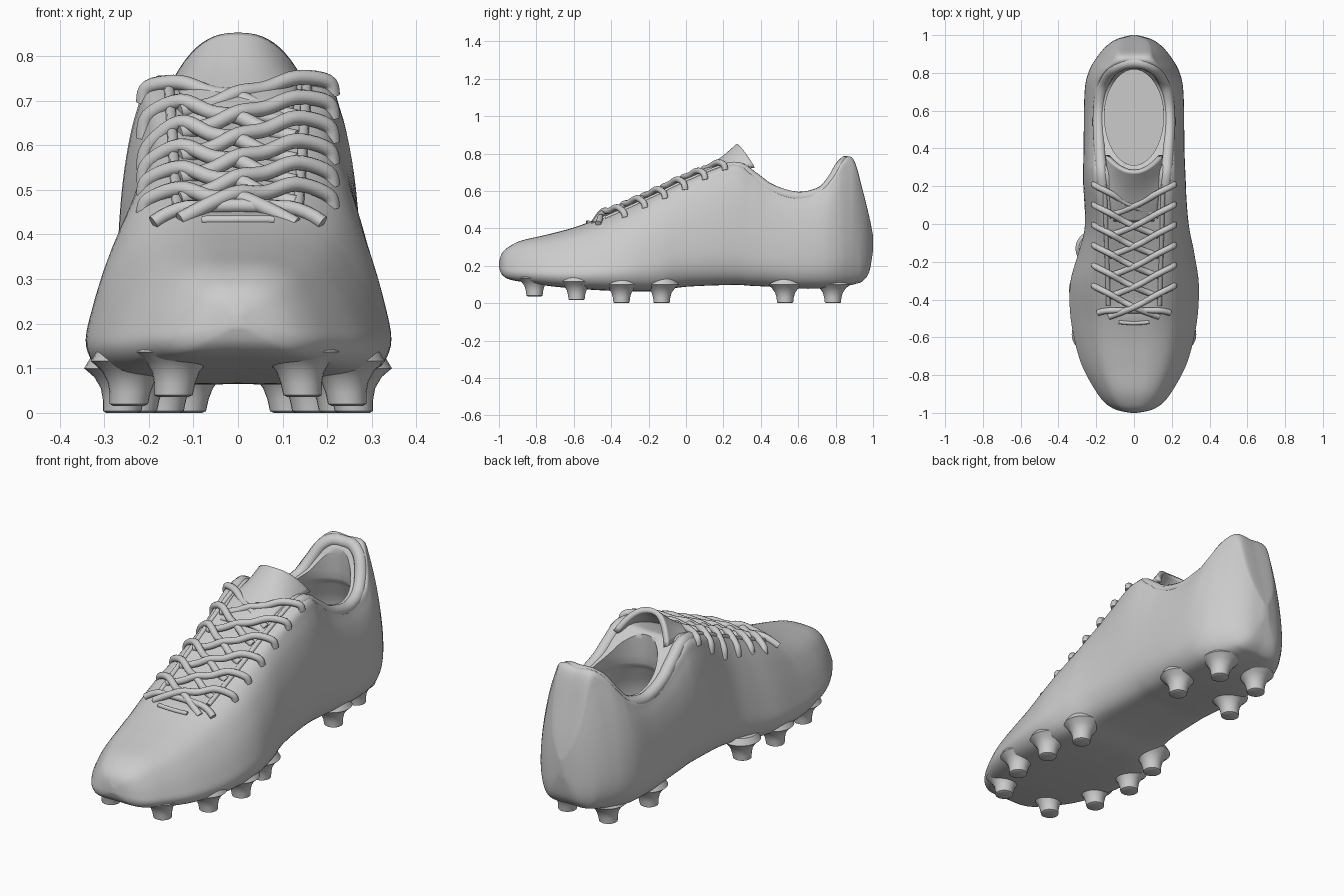
import bpy, bmesh, math
from mathutils import Vector
from mathutils.bvhtree import BVHTree

if "Cube" in bpy.data.objects:
    bpy.data.objects.remove(bpy.data.objects["Cube"])

shade = 0.6
grey = bpy.data.materials.new("light_grey")
grey.use_nodes = True
grey.diffuse_color = (shade, shade, shade, 1)
grey.node_tree.nodes["Principled BSDF"].inputs["Base Color"].default_value = (shade, shade, shade, 1)


def spline(rows, n):
    """Smooth curve through rows of values, n samples per span."""
    out = []
    for i in range(len(rows) - 1):
        p0, p1 = Vector(rows[max(i - 1, 0)]), Vector(rows[i])
        p2, p3 = Vector(rows[i + 1]), Vector(rows[min(i + 2, len(rows) - 1)])
        for j in range(n):
            t = j / n
            out.append(0.5 * (2 * p1 + (p2 - p0) * t + (2 * p0 - 5 * p1 + 4 * p2 - p3) * t ** 2
                              + (3 * p1 - p0 - 3 * p2 + p3) * t ** 3))
    return out + [Vector(rows[-1])]


def bump(y, centre, spread):
    return math.exp(-((y - centre) / spread) ** 2)


def circle(x, y, z, rx, ry, count):
    turns = [math.tau * i / count for i in range(count)]
    return [(x + rx * math.cos(a), y + ry * math.sin(a), z) for a in turns]


def smooth(obj):
    bpy.ops.object.select_all(action='DESELECT')
    obj.select_set(True)
    bpy.context.view_layer.objects.active = obj
    bpy.ops.object.shade_smooth_by_angle(angle=math.radians(50))


def finish(name, bm):
    bmesh.ops.recalc_face_normals(bm, faces=bm.faces)
    mesh = bpy.data.meshes.new(name)
    bm.to_mesh(mesh)
    bm.free()
    mesh.materials.append(grey)
    obj = bpy.data.objects.new(name, mesh)
    bpy.context.collection.objects.link(obj)
    smooth(obj)
    return obj


def loft(bm, rings, closed=True):
    """Skin a list of point rings; closed rings also get end caps."""
    grid = [[bm.verts.new(p) for p in ring] for ring in rings]
    n = len(grid[0])
    for a, b in zip(grid, grid[1:]):
        for i in range(n if closed else n - 1):
            k = (i + 1) % n
            bm.faces.new((a[i], a[k], b[k], b[i]))
    if closed:
        bm.faces.new(grid[0])
        bm.faces.new(grid[-1])


def tube(name, paths, radius):
    curve = bpy.data.curves.new(name, 'CURVE')
    curve.dimensions = '3D'
    curve.bevel_depth = radius
    curve.bevel_resolution = 3
    curve.use_fill_caps = True
    for path in paths:
        strand = curve.splines.new('POLY')
        strand.points.add(len(path) - 1)
        for point, co in zip(strand.points, path):
            point.co = (*co, 1)
    curve.materials.append(grey)
    obj = bpy.data.objects.new(name, curve)
    bpy.context.collection.objects.link(obj)
    bpy.ops.object.select_all(action='DESELECT')
    obj.select_set(True)
    bpy.context.view_layer.objects.active = obj
    bpy.ops.object.convert(target='MESH')
    smooth(bpy.context.object)


# Shoe body stations: y, bottom, top, half width
stations = [
    (-1, .19, .22, .015), (-.985, .155, .265, .09), (-.95, .13, .3, .15), (-.88, .115, .335, .205),
    (-.75, .095, .365, .275), (-.6, .08, .405, .318), (-.45, .07, .46, .34), (-.3, .065, .52, .34),
    (-.15, .068, .585, .308), (0, .09, .655, .276), (.25, .1, .745, .271), (.35, .095, .7, .268),
    (.45, .09, .63, .266), (.6, .08, .588, .265), (.72, .08, .612, .26), (.78, .083, .67, .251),
    (.83, .09, .75, .235), (.87, .097, .78, .212), (.905, .105, .745, .186), (.945, .12, .6, .147),
    (.98, .17, .46, .09), (1, .28, .36, .015)]
# Half sections of the toe and of the heel, as fractions of width and height
dome = [(0, 0), (.6, 0), (.88, .05), (1, .2), (.94, .4), (.8, .65), (.6, .87), (.32, .98), (0, 1)]
wall = [(0, 0), (.55, 0), (.82, .05), (.97, .18), (1, .4), (.95, .68), (.84, .9), (.68, 1), (0, 1)]


def section(row):
    y, low, high, width = row
    square = min(1, max(0, (y + .5) / .7))
    taper = .4 * bump(y, .89, .09)
    half = spline([Vector(a).lerp(Vector(b), square) for a, b in zip(dome, wall)], 5)
    pts = []
    for side in (1, -1):
        reach = width + side * .016 * bump(y, -.05, .2)
        for u, v in half[:-1] if side > 0 else half[:0:-1]:
            x = u * reach * (1 - taper * v * v)
            z = low + (high - low) * v
            # sunken throat between the lace rows
            if v > .6 and -.47 < y < .3 and x < .12:
                z -= .015 * min(1, (.12 - x) / .03, (y + .47) / .05, (.3 - y) / .05)
            pts.append((side * x, y, z))
    return pts


bm = bmesh.new()
loft(bm, [section(row) for row in spline(stations, 5)])
bmesh.ops.recalc_face_normals(bm, faces=bm.faces)
tree = BVHTree.FromBMesh(bm)
body = finish("shoe_body", bm)


def on_top(x, y, lift):
    hit = tree.ray_cast(Vector((x, y, 3)), Vector((0, 0, -1)))[0]
    return (x, y, hit.z + lift)


# Foot opening, hollowed out of the body
bm = bmesh.new()
levels = [(.17, .18, .3), (.4, .2, .32), (.54, .175, .275), (.62, .155, .255), (1, .155, .255)]
loft(bm, [circle(0, .565, z, rx, ry, 48) for z, rx, ry in spline(levels, 4)])
cutter = finish("opening_cutter", bm)
cutter.hide_render = True
cut = body.modifiers.new("opening", 'BOOLEAN')
cut.object = cutter
cut.solver = 'EXACT'
bpy.context.view_layer.objects.active = body
bpy.ops.object.modifier_apply(modifier=cut.name)
bpy.data.objects.remove(cutter)
smooth(body)

# Padded collar around the opening
rim = [(.165, .2), (.172, .28), (.187, .5), (.183, .64), (.165, .73), (.125, .805), (.065, .845)]
rim += [(0, .855)] + [(-x, y) for x, y in reversed(rim)]
tube("collar_padding", [[on_top(x, y, -.02) for x, y in spline(rim, 6)]], .031)

# Tongue, curled at its free end
bm = bmesh.new()
rings = []
ridge = spline([(.02, .66, .02), (.12, .72, .02), (.2, .775, .05), (.28, .843, .115)], 6)
for i, (y, z, curl) in enumerate(ridge):
    grow = i / (len(ridge) - 1)
    rings.append([((.115 + .027 * grow) * u, y + .085 * (grow * u) ** 2, z - curl * abs(u) ** 2.5)
                  for u in [j / 12 - 1 for j in range(25)]])
loft(bm, rings, closed=False)
tongue = finish("tongue", bm)
thick = tongue.modifiers.new("thickness", 'SOLIDIFY')
thick.thickness = .025
thick.offset = 0

# Crossed laces: each strand runs from its eyelet over the middle and under its partner
weave = [(.212, -.01, -.015), (.2, 0, .012), (.13, .035, .024), (.06, .075, .029),
         (0, .105, .034), (-.06, .13, .015), (-.13, .155, -.004)]
strands = []
for row in range(6):
    for side in (1, -1):
        strands.append(spline([on_top(side * x, .2 - .107 * row - drop, lift + .005 * side)
                               for x, drop, lift in weave], 5))
tube("crossed_laces", strands, .017)

# Straight lace at the foot of the throat and the seam below it
across = [i / 10 for i in range(-10, 11)]
tube("bottom_lace", [[on_top(.19 * u, -.457 - .013 * u ** 6, .012) for u in across]], .016)
tube("throat_seam", [[on_top(.08 * u, -.525 + .006 * u * u, .002) for u in across]], .01)

# Eyelet edging beside the throat
tube("eyelet_edging", [[on_top(side * (.145 + .01 * u), -.11 + .32 * u, -.002) for u in across]
                       for side in (1, -1)], .012)

# Flared studs under the forefoot and heel
studs = [(.145, -.81, .036), (.245, -.585, .016), (.26, -.345, 0), (.225, -.13, 0), (.165, .53, 0), (.115, .785, 0)]
flare = [(.035, 0), (.043, .004), (.046, .03), (.053, .055), (.07, .08), (.095, .1), (.08, .13)]
bm = bmesh.new()
for x, y, z in studs:
    for side in (1, -1):
        loft(bm, [circle(side * (x - .1 * h), y, z + h, r, r, 24) for r, h in flare])
finish("studs", bm)
